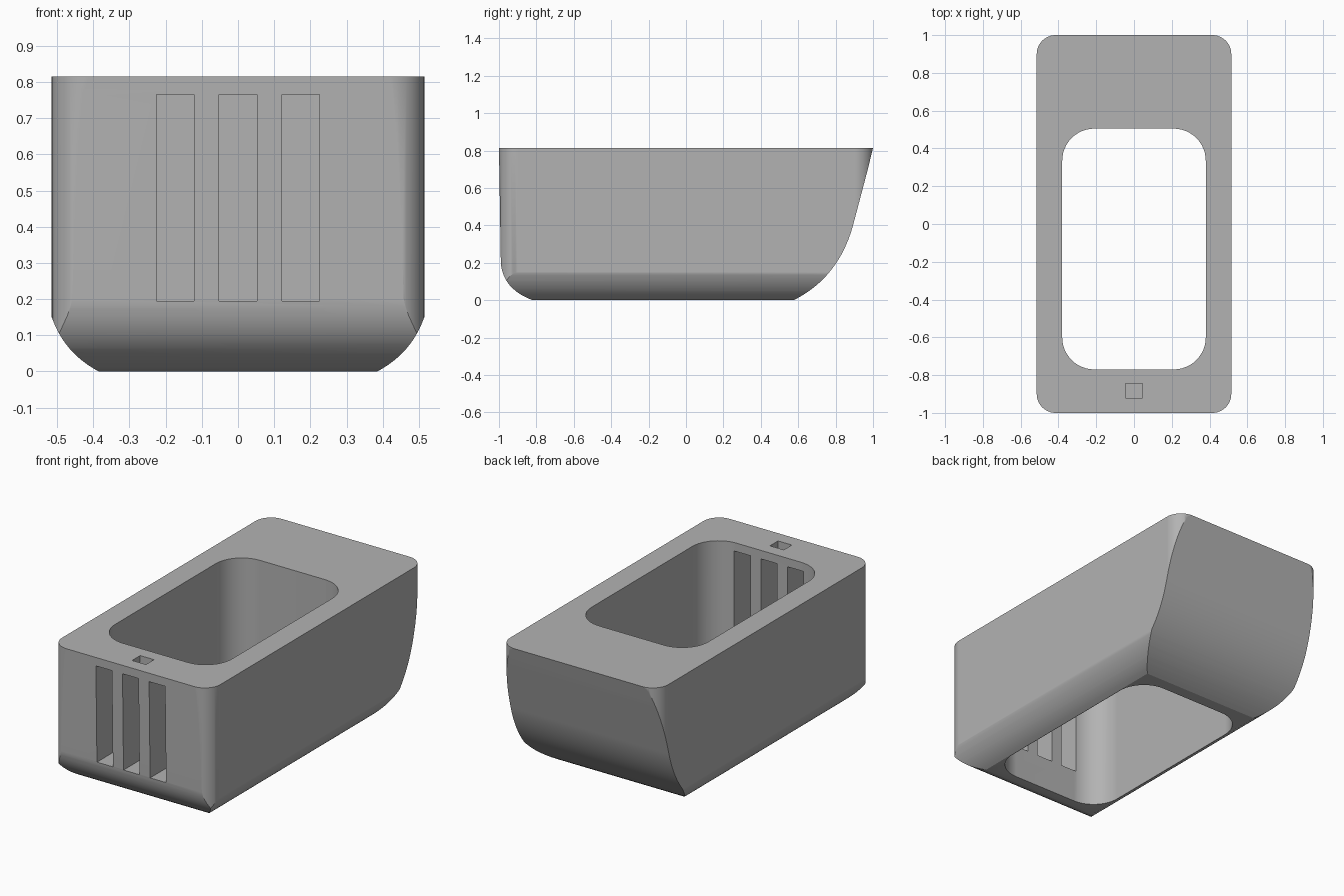
import bpy
import bmesh
import math
from mathutils import Vector

cube = bpy.data.objects.get("Cube")
if cube:
    bpy.data.objects.remove(cube, do_unlink=True)

grey = bpy.data.materials.new("grey")
grey.use_nodes = True
grey.diffuse_color = (0.45, 0.45, 0.45, 1)
grey.node_tree.nodes["Principled BSDF"].inputs["Base Color"].default_value = grey.diffuse_color

TOP = 0.815


def bezier(a, c, b, steps=12):
    """Quadratic curve from a to b, pulled towards c."""
    a, b, c = Vector(a), Vector(b), Vector(c)
    return [tuple(a * (1 - t) ** 2 + c * 2 * t * (1 - t) + b * t * t)
            for t in (i / steps for i in range(steps + 1))]


def rounded_rect(x0, x1, y0, y1, r, steps=12):
    corners = [(x1 - r, y1 - r), (x0 + r, y1 - r), (x0 + r, y0 + r), (x1 - r, y0 + r)]
    return [(cx + r * math.cos(a), cy + r * math.sin(a))
            for k, (cx, cy) in enumerate(corners)
            for a in ((k + i / steps) * math.pi / 2 for i in range(steps + 1))]


def prism(name, outline, axis, lo, hi):
    """Extrude a 2D outline along an axis from lo to hi."""
    place = {"x": lambda p, d: (d, p[0], p[1]),
             "y": lambda p, d: (p[0], d, p[1]),
             "z": lambda p, d: (p[0], p[1], d)}[axis]
    bm = bmesh.new()
    face = bm.faces.new([bm.verts.new(place(p, lo)) for p in outline])
    ext = bmesh.ops.extrude_face_region(bm, geom=[face])
    verts = [g for g in ext["geom"] if isinstance(g, bmesh.types.BMVert)]
    bmesh.ops.translate(bm, verts=verts, vec=Vector(place((0, 0), hi - lo)))
    bmesh.ops.recalc_face_normals(bm, faces=bm.faces)
    mesh = bpy.data.meshes.new(name)
    bm.to_mesh(mesh)
    bm.free()
    mesh.materials.append(grey)
    obj = bpy.data.objects.new(name, mesh)
    bpy.context.collection.objects.link(obj)
    return obj


def carve(target, tool, operation):
    bpy.context.view_layer.objects.active = target
    mod = target.modifiers.new("carve", "BOOLEAN")
    mod.operation, mod.object, mod.solver = operation, tool, "EXACT"
    bpy.ops.object.modifier_apply(modifier=mod.name)
    bpy.data.objects.remove(tool, do_unlink=True)


# Rounded block
body = prism("body", rounded_rect(-0.515, 0.515, -1, 1, 0.1), "z", 0, TOP)

# Side outline: sloped bow at the back, rounded lower front
bow = bezier((0.893, 0.4), (0.816, 0.12), (0.575, 0), 16)
heel = bezier((-0.82, 0), (-0.98, 0.06), (-0.99, 0.2))
side = [(1.0285, 0.93), (1.0, TOP), (0.972, 0.7)] + bow + heel + [(-1.0, TOP), (-1.002, 0.93)]
carve(body, prism("side_shape", side, "x", -1, 1), "INTERSECT")

# Front outline: rounded lower long edges
curve = bezier((0.385, 0), (0.48, 0.05), (0.515, 0.15))
right = curve + [(0.6, 0.151), (0.6, 1)]
front = right + [(-x, z) for x, z in reversed(right)]
carve(body, prism("front_shape", front, "y", -1.5, 1.5), "INTERSECT")

# Large opening through the body
carve(body, prism("opening", rounded_rect(-0.38, 0.38, -0.77, 0.505, 0.17), "z", -0.5, 1.5),
      "DIFFERENCE")

# Three tall slots in the front wall
for x in (-0.173, 0, 0.173):
    slot = [(x - 0.052, 0.195), (x + 0.052, 0.195), (x + 0.052, 0.765), (x - 0.052, 0.765)]
    carve(body, prism("slot", slot, "y", -1.2, -0.6), "DIFFERENCE")

# Small square hole from the top into the middle slot
hole = [(-0.045, -0.92), (0.045, -0.92), (0.045, -0.845), (-0.045, -0.845)]
carve(body, prism("small_hole", hole, "z", 0.7, 1), "DIFFERENCE")

# Smooth curves, crisp edges
bpy.ops.object.select_all(action="DESELECT")
body.select_set(True)
bpy.context.view_layer.objects.active = body
bpy.ops.object.shade_smooth_by_angle(angle=math.radians(25))
weighted = body.modifiers.new("even_shading", "WEIGHTED_NORMAL")
weighted.keep_sharp = True
